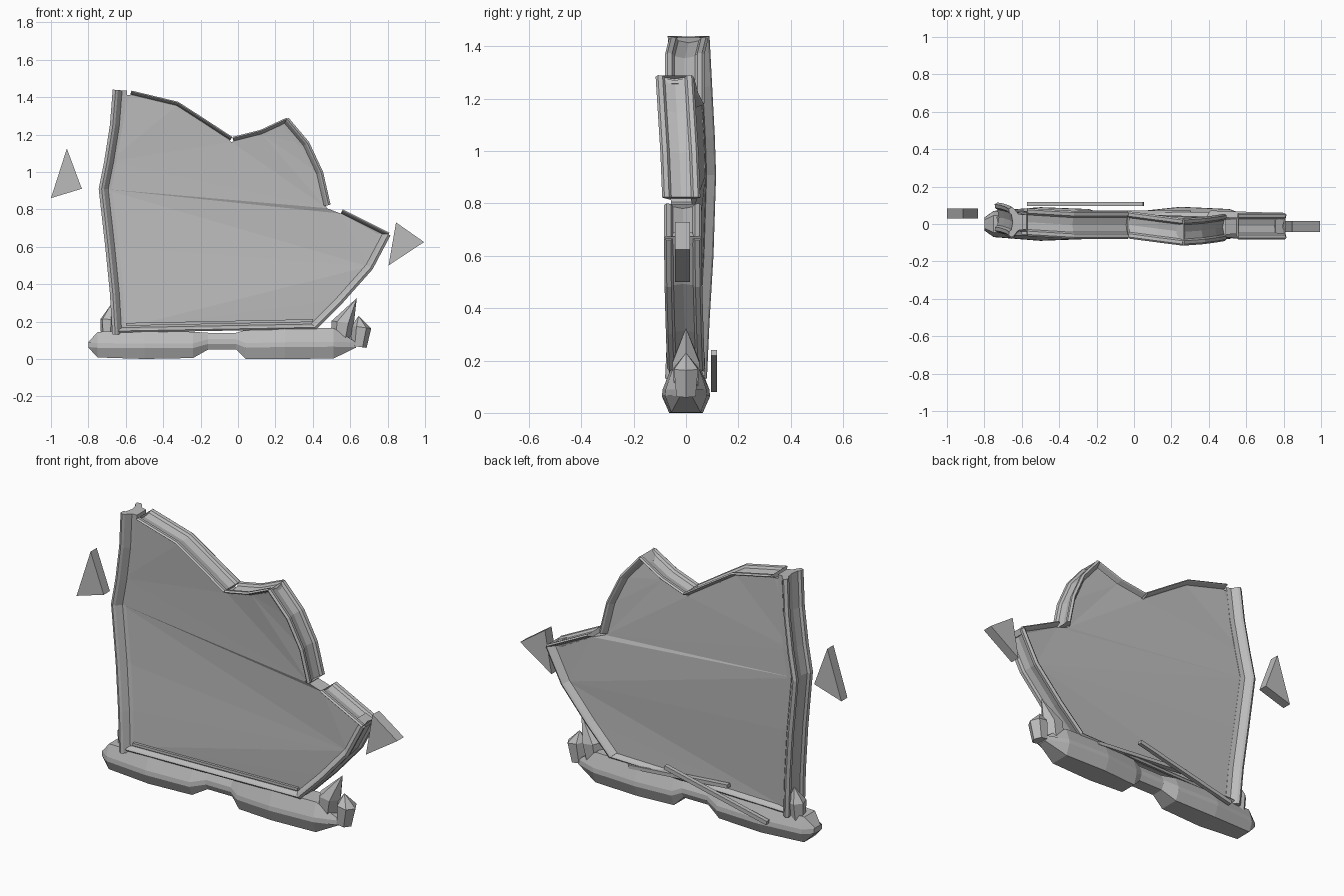
import bpy, bmesh
from mathutils import Vector

cube = bpy.data.objects.get("Cube")
if cube:
    bpy.data.objects.remove(cube, do_unlink=True)

stone = bpy.data.materials.new("stone_grey")
stone.use_nodes = True
GREY = (0.5, 0.5, 0.5, 1)
stone.diffuse_color = GREY
stone.node_tree.nodes["Principled BSDF"].inputs["Base Color"].default_value = GREY


def finish(name, bm):
    bmesh.ops.recalc_face_normals(bm, faces=bm.faces[:])
    mesh = bpy.data.meshes.new(name)
    bm.to_mesh(mesh)
    bm.free()
    mesh.materials.append(stone)
    obj = bpy.data.objects.new(name, mesh)
    bpy.context.collection.objects.link(obj)


def loft(name, rings):
    """Skin a list of equal-length rings and cap both ends."""
    bm = bmesh.new()
    loops = [[bm.verts.new(p) for p in ring] for ring in rings]
    n = len(loops[0])
    for a, b in zip(loops, loops[1:]):
        for i in range(n):
            j = (i + 1) % n
            bm.faces.new((a[i], a[j], b[j], b[i]))
    caps = [bm.faces.new(loops[0]), bm.faces.new(loops[-1])]
    bmesh.ops.triangulate(bm, faces=caps)
    finish(name, bm)


def inward(path, closed=False):
    """Mitred inward direction at each (x, z, y) path point."""
    out, n = [], len(path)
    for i in range(n):
        prev = path[i - 1] if closed or i else None
        nxt = path[(i + 1) % n] if closed or i < n - 1 else None
        normals = []
        for a, b in ((prev, path[i]), (path[i], nxt)):
            if a and b:
                d = Vector((b[0] - a[0], b[1] - a[1])).normalized()
                normals.append(Vector((-d.y, d.x)))
        m = sum(normals, Vector((0, 0))).normalized()
        out.append(m / max(m.dot(normals[0]), 0.5))
    return out


def frame(name, path, width, depth):
    """Sweep a border with front and rear ridges and a grooved edge."""
    half = [(width, 0.5), (width * 0.65, 0.55), (width * 0.36, 0.92), (width * 0.2, 1.0),
            (0.0, 0.88), (0.002, 0.64), (0.014, 0.52)]
    section = [(s, -d * depth) for s, d in half] + [(0.022, 0)]
    section += [(s, d * depth) for s, d in reversed(half)]
    rings = []
    for (x, z, y), m in zip(path, inward(path)):
        rings.append([(x + m.x * s, y + d, z + m.y * s) for s, d in section])
    loft(name, rings)


def prism(name, corners, y0, y1):
    loft(name, [[(x, y, z) for x, z in corners] for y in (y0, y1)])


def bar(name, start, end, thick, y0, y1):
    a, b = Vector(start), Vector(end)
    d = (b - a).normalized()
    s = Vector((-d.y, d.x)) * thick / 2
    prism(name, [a - s, b - s, b + s, a + s], y0, y1)


def crystal(name, base, shoulder, tip, radius):
    """Six-sided shard from base to shoulder, closing to an offset tip."""
    base, shoulder = Vector(base), Vector(shoulder)
    axis = shoulder - base
    bm = bmesh.new()
    bmesh.ops.create_cone(bm, cap_ends=True, segments=6, radius1=radius * 0.8,
                          radius2=radius, depth=axis.length)
    top = [f for f in bm.faces if f.calc_center_median().z > axis.length * 0.49]
    apex = bmesh.ops.poke(bm, faces=top)["verts"][0]
    turn = axis.to_track_quat('Z', 'Y')
    for v in bm.verts:
        v.co = turn @ v.co + (base + shoulder) / 2
    apex.co = tip
    finish(name, bm)


# Border pieces, counter-clockwise: path (x, z, y), width, half depth
borders = {
    "left_border": ([(-0.67, 1.44, 0.01), (-0.685, 1.25, 0.02), (-0.715, 1.06, 0.03),
                     (-0.745, 0.91, 0.035), (-0.71, 0.6, 0.025), (-0.685, 0.35, 0.01),
                     (-0.672, 0.13, 0)], 0.078, 0.08),
    "bottom_border": ([(-0.67, 0.14, 0), (0.42, 0.16, 0)], 0.045, 0.065),
    "lower_right_border": ([(0.42, 0.16, 0), (0.56, 0.3, -0.005), (0.72, 0.48, -0.01),
                            (0.815, 0.66, -0.012)], 0.065, 0.072),
    "shoulder_border": ([(0.81, 0.675, -0.012), (0.56, 0.8, -0.012)], 0.035, 0.072),
    "arched_border": ([(0.495, 0.825, -0.018), (0.455, 1.0, -0.025), (0.38, 1.16, -0.035),
                       (0.27, 1.29, -0.043)], 0.055, 0.073),
    "crest_border": ([(0.26, 1.29, -0.043), (0.12, 1.225, -0.025), (-0.03, 1.187, -0.005)],
                     0.035, 0.073),
    "top_border": ([(-0.03, 1.187, -0.005), (-0.18, 1.285, -0.005), (-0.32, 1.375, -0.005),
                    (-0.57, 1.435, 0.01)], 0.032, 0.075),
}
outline = []
for name, (path, width, depth) in borders.items():
    frame(name, path, width, depth)
    for p in path:
        if not outline or (Vector(p) - Vector(outline[-1])).length > 0.04:
            outline.append(p)

# Warped board inside the border, creased from the left edge to the shoulder
bm = bmesh.new()
sides = []
for off in (-0.04, 0.04):
    sides.append([bm.verts.new((x + m.x * 0.025, y + off, z + m.y * 0.025))
                  for (x, z, y), m in zip(outline, inward(outline, True))])
count = len(outline)
for i in range(count):
    j = (i + 1) % count
    bm.faces.new((sides[0][i], sides[0][j], sides[1][j], sides[1][i]))
left = 2
corner = next(i for i, p in enumerate(outline) if p[1] > 0.81 and p[0] > 0.4)
faces = []
for s in sides:
    faces.append(bm.faces.new(s[left:corner + 1]))
    faces.append(bm.faces.new(s[corner:] + s[:left + 1]))
bmesh.ops.triangulate(bm, faces=faces)
finish("board", bm)

# Rock base: stations of x, bottom, top, half width
stations = [(-0.8, 0.06, 0.09, 0.035), (-0.75, 0.008, 0.145, 0.07), (-0.5, 0, 0.15, 0.09),
            (-0.24, 0.005, 0.145, 0.08), (-0.16, 0.05, 0.14, 0.05), (-0.01, 0.05, 0.14, 0.05),
            (0.04, 0, 0.155, 0.07), (0.25, 0, 0.165, 0.092), (0.51, 0.002, 0.165, 0.08),
            (0.63, 0.06, 0.09, 0.035)]
rings = []
for x, lo, hi, w in stations:
    mid = lo + (hi - lo) * 0.45
    right = [(w * 0.7, lo), (w, mid - 0.01), (w * 0.97, mid + 0.015), (w * 0.65, hi)]
    rings.append([(x, y, z) for y, z in right] + [(x, -y, z) for y, z in reversed(right)])
loft("rock_base", rings)

# Shards growing from the base
crystal("tall_shard", (0.54, 0, 0.06), (0.56, 0, 0.195), (0.635, 0, 0.325), 0.06)
crystal("small_shard", (0.645, 0, 0.065), (0.66, 0, 0.17), (0.645, 0, 0.23), 0.053)
crystal("left_shard", (-0.695, 0.02, 0.1), (-0.69, 0.025, 0.21), (-0.68, 0.035, 0.29), 0.048)

# Loose splinters
prism("left_splinter", [(-1, 0.86), (-0.835, 0.91), (-0.915, 1.125)], 0.03, 0.083)
prism("right_splinter", [(0.805, 0.5), (0.995, 0.625), (0.845, 0.73)], -0.042, 0.015)

# Thin strips across the foot of the board
bar("rear_strip_long", (-0.57, 0.09), (0.05, 0.23), 0.022, 0.095, 0.118)
bar("rear_strip_short", (-0.3, 0.2), (0.3, 0.15), 0.02, 0.045, 0.072)
bar("front_strip", (-0.6, 0.185), (0.4, 0.205), 0.015, -0.055, -0.035)
